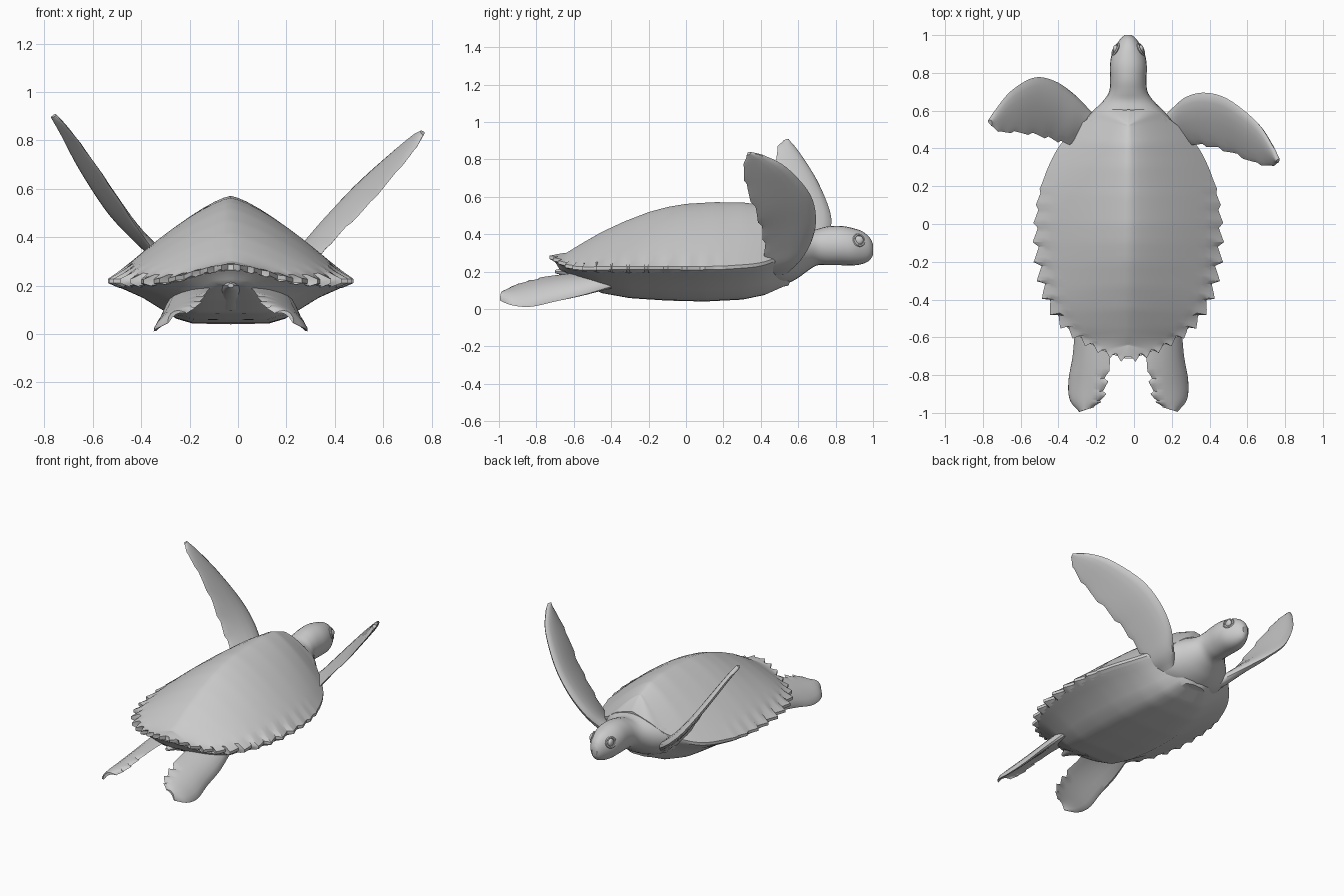
import bpy, bmesh, math
from mathutils import Vector

if "Cube" in bpy.data.objects:
    bpy.data.objects.remove(bpy.data.objects["Cube"])

CX = -0.03  # body symmetry plane


def spline(pts, t):
    """Catmull-Rom through pts, t in 0..1."""
    pts = [Vector(p) for p in pts]
    s = min(max(t, 0), 1) * (len(pts) - 1)
    i = min(int(s), len(pts) - 2)
    f = s - i
    b, c = pts[i], pts[i + 1]
    a = pts[i - 1] if i > 0 else b * 2 - c
    d = pts[i + 2] if i + 2 < len(pts) else c * 2 - b
    return 0.5 * (2 * b + (c - a) * f + (2 * a - 5 * b + 4 * c - d) * f * f
                  + (3 * b - a - 3 * c + d) * f ** 3)


def lerp_table(tab, x):
    if x <= tab[0][0]:
        return tab[0][1]
    for (x0, v0), (x1, v1) in zip(tab, tab[1:]):
        if x <= x1:
            k = (x - x0) / (x1 - x0)
            return v0 + (v1 - v0) * k
    return tab[-1][1]


def loft(name, rings, cap=True, angle=35):
    """Skin closed rings of points into one object."""
    bm = bmesh.new()
    vs = [[bm.verts.new(p) for p in r] for r in rings]
    n = len(vs[0])
    for a, b in zip(vs, vs[1:]):
        for i in range(n):
            j = (i + 1) % n
            bm.faces.new((a[i], a[j], b[j], b[i]))
    if cap:
        bm.faces.new(vs[0])
        bm.faces.new(vs[-1])
    bmesh.ops.remove_doubles(bm, verts=bm.verts, dist=0.0004)
    bmesh.ops.recalc_face_normals(bm, faces=bm.faces)
    me = bpy.data.meshes.new(name)
    bm.to_mesh(me)
    bm.free()
    ob = bpy.data.objects.new(name, me)
    bpy.context.collection.objects.link(ob)
    smooth(ob, angle)
    return ob


def smooth(ob, angle=35):
    bpy.ops.object.select_all(action='DESELECT')
    ob.select_set(True)
    bpy.context.view_layer.objects.active = ob
    bpy.ops.object.shade_smooth_by_angle(angle=math.radians(angle))


# Shell rim, front to tail (half width, y, z)
RIM = [(0, .605, .425), (.12, .60, .385), (.225, .55, .31), (.36, .42, .245), (.445, .25, .225),
       (.482, .1, .22), (.492, -.07, .22), (.475, -.25, .22), (.43, -.41, .22),
       (.345, -.54, .218), (.235, -.62, .228), (.12, -.68, .26), (.018, -.715, .28)]
RIDGE = [(-.64, .30), (-.55, .355), (-.45, .412), (-.33, .468), (-.2, .518), (-.1, .545),
         (0, .562), (.15, .571), (.3, .57), (.42, .555), (.52, .515)]
KEEL = [(-.64, .20), (-.55, .14), (-.45, .085), (-.3, .058), (-.1, .045), (.1, .04),
        (.3, .05), (.42, .075), (.52, .12)]
BELLY = [(0, 1), (.33, .98), (.46, .87), (.74, .36), (.97, .06), (1, 0)]
HALF = 84


def rim_point(i):
    """Rim position and its saw-tooth offset (plates grow to the rear)."""
    t = i / HALF
    p = spline(RIM, t)
    q = spline(RIM, min(t + .01, 1)) - spline(RIM, max(t - .01, 0))
    out = Vector((-q.y, q.x, 0)).normalized()
    amp = .04 * min(max((t - .32) / .25, 0), 1)
    return p, out * amp * ((i % 4) / 3 - .5)


rim = [(*rim_point(i), 1) for i in range(HALF + 1)]
rim += [(p, o, -1) for p, o, s in rim[HALF:0:-1]]


def shell_ring(u, under, teeth=True):
    ring = []
    for p, o, s in rim:
        ys = min(max(p.y * .95, -.64), .52)
        if under:
            zc, f = lerp_table(KEEL, ys), lerp_table(BELLY, u)
        else:
            zc, f = lerp_table(RIDGE, ys), 1 - u ** 1.35
        z0 = p.z - (.01 if under else -.008)
        k = max(0, (u - .86) / .14) if teeth else 0
        x = max(p.x * u + o.x * k, 0)
        ring.append((CX + s * x, ys + (p.y - ys) * u + o.y * k, z0 + (zc - z0) * f))
    return ring


US = [0, .06, .14, .25, .36, .48, .6, .72, .82, .9, 1]
loft("shell", [shell_ring(u, False) for u in US] + [shell_ring(u, True) for u in (1, .93)], False)
loft("belly", [shell_ring(u, True, False) for u in (.96, .86, .74, .6, .46, .33, .15, 0)], False, 25)

# Neck and head: y, centre z, half width, half height
HEAD = [(.42, .27, .27, .15), (.52, .275, .245, .145), (.59, .29, .195, .13), (.65, .308, .135, .105),
        (.70, .33, .102, .097), (.76, .338, .096, .104), (.83, .339, .098, .105),
        (.89, .333, .09, .1), (.94, .328, .068, .088), (.98, .322, .042, .063), (1.0, .318, .018, .03)]


def head_ring(t):
    y, zc, w, h = spline(HEAD, t)
    return [(CX + w * math.cos(math.tau * k / 24), y, zc + h * math.sin(math.tau * k / 24))
            for k in range(24)]


loft("head_and_neck", [head_ring(i / 36) for i in range(37)])

# Eyes with lids
for s, side in ((1, "right"), (-1, "left")):
    loc = (CX + s * .067, .925, .368)
    bpy.ops.mesh.primitive_uv_sphere_add(segments=16, ring_count=10, radius=.024, location=loc)
    eye = bpy.context.object
    eye.name = "eye_" + side
    eye.scale = (.6, 1, 1)
    smooth(eye)
    bpy.ops.mesh.primitive_torus_add(
        major_segments=20, minor_segments=6, major_radius=.03, minor_radius=.007, location=loc,
        rotation=(0, math.radians(75), math.radians(28 if s > 0 else 152)))
    bpy.context.object.name = "eyelid_" + side
    smooth(bpy.context.object)


def flipper(name, lead, trail, thick, camber, teeth, start, mirror=False):
    """Blade between a leading and a trailing edge, notched along the trailing side."""
    n, rings = 32, []
    for i in range(n + 1):
        t = i / n
        a, b = spline(lead, t), spline(trail, t)
        axis = (spline(lead, min(t + .03, 1)) + spline(trail, min(t + .03, 1))
                - spline(lead, max(t - .03, 0)) - spline(trail, max(t - .03, 0)))
        notch = teeth * (i % 4) / 3 if t > start else 0
        nor = (a - b).cross(axis).normalized()
        if nor.z < 0:
            nor = -nor
        th = thick[0] + (thick[1] - thick[0]) * t ** .8
        ring = []
        for k in range(16):
            ang = math.tau * k / 16
            c, s = math.cos(ang), math.sin(ang)
            p = (a + b) / 2 + (a - b) / 2 * c
            if c < -.8:
                p += (a - b) * notch
            p += nor * (th * s * (.65 + .35 * c) + camber * (1 - c * c))
            ring.append((2 * CX - p.x, p.y, p.z) if mirror else p)
        rings.append(ring)
    loft(name, rings, True, 40)


# Front flippers, each in its own stroke pose
flipper("front_flipper_right",
        [(.14, .55, .22), (.21, .62, .28), (.28, .675, .37), (.38, .695, .49), (.5, .66, .62),
         (.65, .54, .755), (.73, .42, .82), (.765, .345, .838)],
        [(.18, .42, .19), (.25, .42, .22), (.33, .415, .31), (.42, .40, .41), (.53, .365, .52),
         (.65, .315, .66), (.73, .305, .76), (.765, .325, .82)],
        (.05, .016), .004, .05, .2)
flipper("front_flipper_left",
        [(-.18, .55, .21), (-.24, .61, .25), (-.32, .69, .31), (-.42, .757, .39), (-.53, .775, .50),
         (-.65, .705, .68), (-.73, .61, .83), (-.77, .55, .9)],
        [(-.22, .42, .20), (-.29, .42, .26), (-.36, .42, .36), (-.43, .44, .46), (-.52, .465, .60),
         (-.63, .48, .76), (-.71, .485, .86), (-.755, .52, .9)],
        (.05, .016), .004, .05, .2)

# Rear flippers
for side, mir in (("right", False), ("left", True)):
    flipper("rear_flipper_" + side,
            [(.22, -.40, .12), (.25, -.55, .075), (.265, -.7, .04), (.287, -.83, .012),
             (.28, -.93, .02), (.23, -.995, .045)],
            [(.08, -.40, .16), (.05, -.56, .19), (.065, -.70, .18), (.075, -.82, .16),
             (.095, -.92, .125), (.15, -.97, .085)],
            (.04, .012), .025, .1, .55, mir)

# Short tail under the rear of the shell
loft("tail", [[(CX + r * math.cos(math.tau * k / 12), y, z + .7 * r * math.sin(math.tau * k / 12))
               for k in range(12)]
              for y, z, r in ((-.48, .16, .09), (-.57, .185, .055), (-.64, .2, .035), (-.7, .2, .012))])
